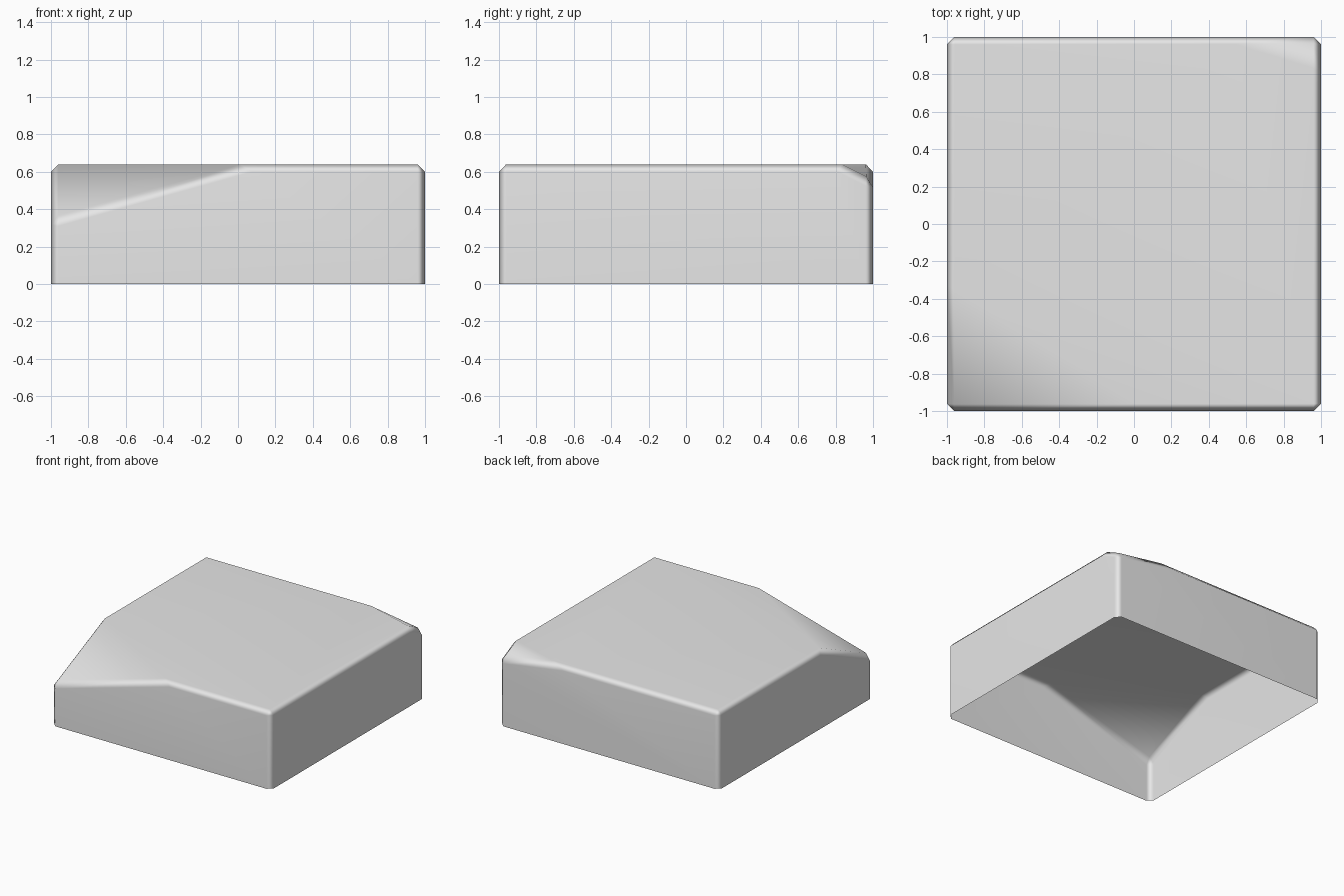
import bpy
import bmesh

if "Cube" in bpy.data.objects:
    bpy.data.objects.remove(bpy.data.objects["Cube"], do_unlink=True)

TOP = 0.64
BEVEL = 0.04

# Single plain grey material
grey = bpy.data.materials.new("light grey")
grey.use_nodes = True
color = (0.8, 0.8, 0.8, 1)
grey.diffuse_color = color
grey.node_tree.nodes["Principled BSDF"].inputs["Base Color"].default_value = color

# Rim outline, counter-clockwise: corners and the fold points beside the two low corners
rim = [(-1, -1, 0.34), (0.07, -1, TOP), (1, -1, TOP), (1, 0.82, TOP),
       (1, 1, 0.55), (0.42, 1, TOP), (-1, 1, TOP), (-1, -0.33, TOP)]

bm = bmesh.new()
top = [bm.verts.new(p) for p in rim]
base = {i: bm.verts.new((rim[i][0], rim[i][1], 0)) for i in (0, 2, 4, 6)}

# Top: flat hexagon with a sloping triangle at each low corner
bm.faces.new([top[i] for i in (1, 2, 3, 5, 6, 7)])
bm.faces.new([top[i] for i in (0, 1, 7)])
bm.faces.new([top[i] for i in (3, 4, 5)])

# Four walls, open underneath
for i in (0, 2, 4, 6):
    j = (i + 2) % 8
    bm.faces.new([base[i], base[j], top[j], top[i + 1], top[i]])

# Chamfer the rim and the upright corners, leaving the folds and the open base
edges = []
for e in bm.edges:
    if len(e.link_faces) == 2:
        walls = [abs(f.normal.z) < 0.1 for f in e.link_faces if f.normal_update() is None]
        if any(walls):
            edges.append(e)
bmesh.ops.bevel(bm, geom=edges, offset=BEVEL, offset_type='OFFSET',
                segments=1, profile=0.5, affect='EDGES')
bmesh.ops.recalc_face_normals(bm, faces=bm.faces[:])
highest = max(bm.faces, key=lambda f: f.calc_center_median().z)
if highest.normal.z < 0:
    bmesh.ops.reverse_faces(bm, faces=bm.faces[:])
for f in bm.faces:
    f.smooth = True

mesh = bpy.data.meshes.new("block_shell")
bm.to_mesh(mesh)
bm.free()
mesh.materials.append(grey)
shell = bpy.data.objects.new("block_shell", mesh)
bpy.context.collection.objects.link(shell)

# Large faces stay flat while the chamfers shade softly
shell.modifiers.new("soft_edges", 'WEIGHTED_NORMAL')
